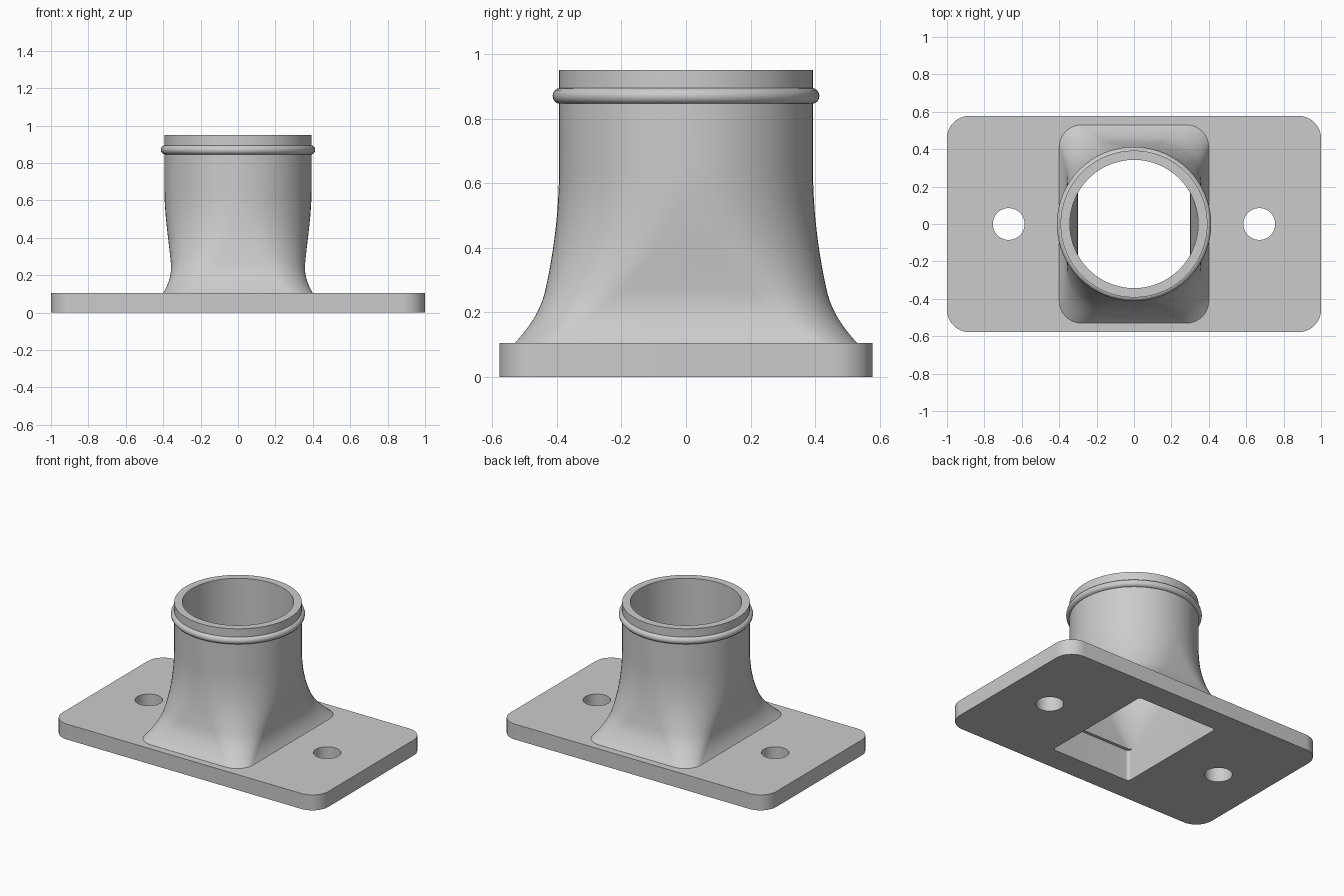
import bpy, bmesh, math

cube = bpy.data.objects.get("Cube")
if cube:
    bpy.data.objects.remove(cube, do_unlink=True)

grey = bpy.data.materials.new("plain_grey")
grey.use_nodes = True
grey.diffuse_color = (0.6, 0.6, 0.6, 1)
grey.node_tree.nodes["Principled BSDF"].inputs["Base Color"].default_value = (0.6, 0.6, 0.6, 1)

PLATE_TOP, LOFT_TOP, RIM_TOP = 0.105, 0.65, 0.95
OUTER_R, INNER_R = 0.393, 0.343
LEDGE = 0.21


def outline(hx, hy, r, steps=16):
    """Rounded rectangle as 2D points; becomes a circle when hx = hy = r."""
    r = min(r, hx, hy)
    pts = []
    for quarter, (sx, sy) in enumerate([(1, 1), (-1, 1), (-1, -1), (1, -1)]):
        for i in range(steps + 1):
            a = math.pi / 2 * (quarter + i / steps)
            pts.append((sx * (hx - r) + r * math.cos(a), sy * (hy - r) + r * math.sin(a)))
    return pts


def finish(name, bm):
    bmesh.ops.remove_doubles(bm, verts=bm.verts, dist=0.0002)
    bmesh.ops.recalc_face_normals(bm, faces=bm.faces)
    mesh = bpy.data.meshes.new(name)
    bm.to_mesh(mesh)
    bm.free()
    mesh.materials.append(grey)
    obj = bpy.data.objects.new(name, mesh)
    bpy.context.collection.objects.link(obj)
    bpy.ops.object.select_all(action="DESELECT")
    obj.select_set(True)
    bpy.context.view_layer.objects.active = obj
    bpy.ops.object.shade_smooth_by_angle(angle=math.radians(35))
    return obj


def skin(name, rings, closed=False):
    """Bridge a list of (z, points) rings with quads."""
    bm = bmesh.new()
    rows = [[bm.verts.new((x, y, z)) for x, y in pts] for z, pts in rings]
    pairs = list(zip(rows, rows[1:])) + ([(rows[-1], rows[0])] if closed else [])
    for a, b in pairs:
        for i in range(len(a)):
            j = (i + 1) % len(a)
            bm.faces.new((a[i], a[j], b[j], b[i]))
    return finish(name, bm)


def loft(t, start, radius):
    """Half sizes and corner radius of the rectangle-to-circle blend at t."""
    hx, hy, r = start
    gentle, quick = t * t * (3 - 2 * t), 1 - (1 - t) ** 2
    return (hx + (radius - hx) * gentle, hy + (radius - hy) * quick, r + (radius - r) * quick)


def circle(radius):
    return outline(radius, radius, radius)


# Flange plate: filled flat curve with bolt holes and a rectangular port
curve = bpy.data.curves.new("flange_outline", "CURVE")
curve.dimensions = "2D"
curve.fill_mode = "BOTH"
curve.extrude = PLATE_TOP / 2
holes = [[(x + side * 0.67, y) for x, y in circle(0.085)] for side in (-1, 1)]
for pts in [outline(1, 0.578, 0.12), outline(0.3, 0.41, 0.02)] + holes:
    pts = [p for i, p in enumerate(pts) if math.dist(p, pts[i - 1]) > 0.0005]
    spline = curve.splines.new("POLY")
    spline.points.add(len(pts) - 1)
    for point, (x, y) in zip(spline.points, pts):
        point.co = (x, y, 0, 1)
    spline.use_cyclic_u = True
temp = bpy.data.objects.new("flange_outline", curve)
bpy.context.collection.objects.link(temp)
flat = bpy.data.meshes.new_from_object(temp.evaluated_get(bpy.context.evaluated_depsgraph_get()))
bm = bmesh.new()
bm.from_mesh(flat)
bmesh.ops.translate(bm, verts=bm.verts, vec=(0, 0, PLATE_TOP / 2))
bpy.data.objects.remove(temp, do_unlink=True)
bpy.data.meshes.remove(flat)
finish("flange_plate", bm)

# Neck: outer skin with flared foot, rim, then inner bore back down to the plate
rings = []
ROWS = 28
for k in range(ROWS + 1):
    t = (k / ROWS) ** 1.4
    z = PLATE_TOP + (LOFT_TOP - PLATE_TOP) * t
    flare = 0.05 * max(0, 1 - (z - PLATE_TOP) / 0.16) ** 2
    rings.append((z, outline(*[v + flare for v in loft(t, (0.35, 0.48, 0.07), OUTER_R)])))
rings += [(RIM_TOP, circle(OUTER_R)), (RIM_TOP, circle(INNER_R))]
for k in range(ROWS, -1, -1):
    t = k / ROWS
    rings.append((LEDGE + (LOFT_TOP - LEDGE) * t, outline(*loft(t, (0.3, 0.39, 0.02), INNER_R))))
rings += [(z, outline(0.3, 0.41, 0.02)) for z in (LEDGE, PLATE_TOP)]
skin("neck", rings)

# Hose bead around the top of the neck
bead = []
for k in range(16):
    a = math.tau * k / 16
    bead.append((0.87 + 0.025 * math.sin(a), circle(0.388 + 0.025 * math.cos(a))))
skin("hose_bead", bead, closed=True)
